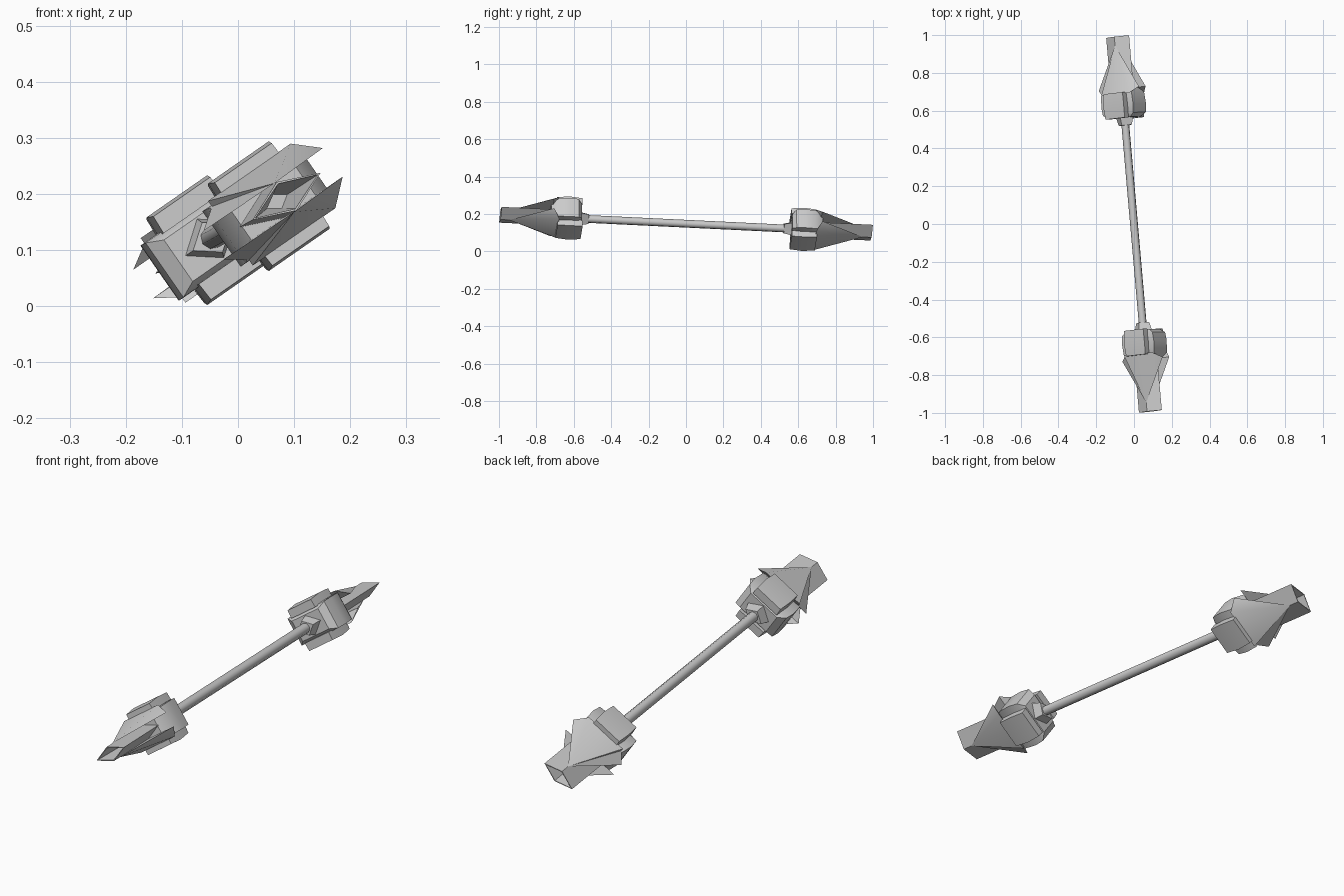
import bpy, bmesh, math
from mathutils import Vector, Matrix

if "Cube" in bpy.data.objects:
    bpy.data.objects.remove(bpy.data.objects["Cube"])

# Tilted frame of the staff: W along the staff, U across the wide side, V thin side
W = Vector((0.087, -0.995, 0.048)).normalized()
U = Vector((0.822, 0, 0.57))
U = (U - W * U.dot(W)).normalized()
V = W.cross(U)
if V.z < 0:
    V = -V
CENTRE = Vector((0, 0, 0.148))


def loft(name, sections, angle=35):
    """Skin a list of rings of (u, v, w) points; a one-point ring is an apex."""
    bm = bmesh.new()
    rings = [[bm.verts.new(CENTRE + U * u + V * v + W * w) for u, v, w in s]
             for s in sections]
    for a, b in zip(rings, rings[1:]):
        n = len(a)
        for i in range(n):
            j = (i + 1) % n
            if len(b) == 1:
                bm.faces.new((a[i], a[j], b[0]))
            else:
                bm.faces.new((a[i], a[j], b[j], b[i]))
    for r in (rings[0], rings[-1]):
        if len(r) > 2:
            bm.faces.new(r)
    bmesh.ops.recalc_face_normals(bm, faces=bm.faces)
    me = bpy.data.meshes.new(name)
    bm.to_mesh(me)
    bm.free()
    ob = bpy.data.objects.new(name, me)
    bpy.context.collection.objects.link(ob)
    bpy.ops.object.select_all(action='DESELECT')
    ob.select_set(True)
    bpy.context.view_layer.objects.active = ob
    bpy.ops.object.shade_smooth_by_angle(angle=math.radians(angle))
    return ob


def rect(a, b, w, v0=0):
    return [(-a, v0 - b, w), (a, v0 - b, w), (a, v0 + b, w), (-a, v0 + b, w)]


def diamond(a, b, w):
    return [(a, 0, w), (0, b, w), (-a, 0, w), (0, -b, w)]


def octagon(r, w):
    return [(r * math.cos(k * math.pi / 4), r * math.sin(k * math.pi / 4), w)
            for k in range(8)]


# Shaft
loft("shaft", [octagon(0.021, -0.56), octagon(0.021, 0.56)], 50)

for e, end in ((1, "front"), (-1, "back")):
    # Collar where shaft enters the head
    loft(end + "_collar", [diamond(0.042, 0.032, e * 0.525),
                           diamond(0.062, 0.048, e * 0.59)])
    # Head body
    loft(end + "_head_body", [rect(0.07, 0.045, e * 0.565), rect(0.098, 0.059, e * 0.585),
                              rect(0.103, 0.06, e * 0.63), rect(0.098, 0.059, e * 0.69),
                              rect(0.07, 0.035, e * 0.73)])
    # Hollow diamond muzzle
    loft(end + "_muzzle", [diamond(0.074, 0.031, e * 0.70), diamond(0.074, 0.031, e * 0.997),
                           diamond(0.068, 0.027, e * 0.997), diamond(0.022, 0.015, e * 0.80)])
    for s, side in ((1, "upper"), (-1, "lower")):
        # Outer clamp panels
        loft(f"{end}_{side}_panel", [
            [(-0.064, s * 0.055, e * 0.562), (0.064, s * 0.055, e * 0.562),
             (0.062, s * 0.090, e * 0.562), (-0.062, s * 0.090, e * 0.562)],
            [(-0.068, s * 0.055, e * 0.63), (0.068, s * 0.055, e * 0.63),
             (0.066, s * 0.095, e * 0.63), (-0.066, s * 0.095, e * 0.63)],
            [(-0.064, s * 0.055, e * 0.697), (0.064, s * 0.055, e * 0.697),
             (0.062, s * 0.090, e * 0.697), (-0.062, s * 0.090, e * 0.697)]])
        # Pointed blades, trapezoid at the base, running to a tip
        loft(f"{end}_{side}_blade", [
            [(-0.09, s * 0.058, e * 0.69), (-0.13, s * 0.031, e * 0.72),
             (0.0, s * 0.031, e * 0.72), (0.13, s * 0.031, e * 0.72),
             (0.09, s * 0.070, e * 0.69), (-0.09, s * 0.070, e * 0.69)],
            [(0, s * 0.031, e * 0.95)]])
